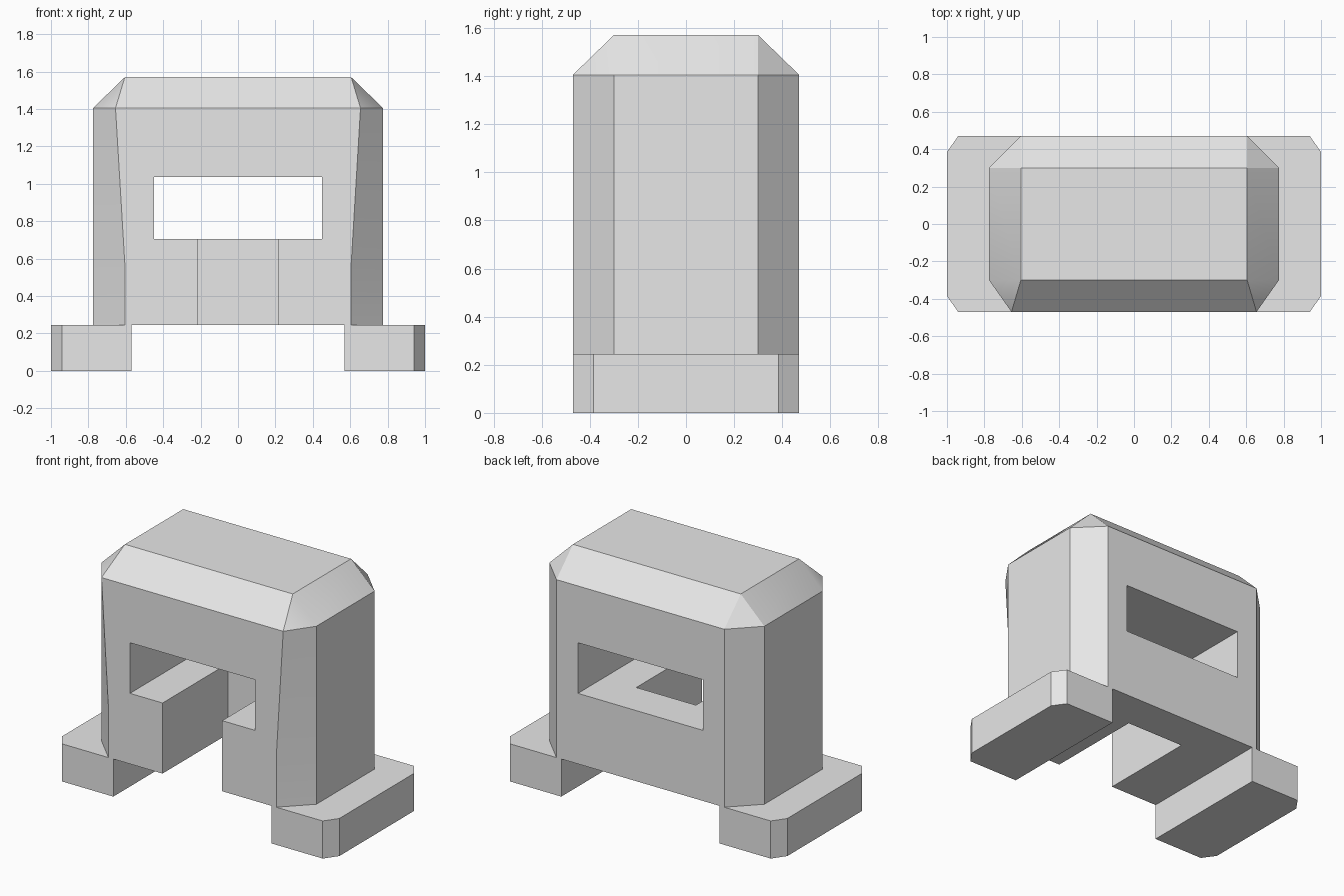
import bpy
import bmesh
from math import radians

if "Cube" in bpy.data.objects:
    bpy.data.objects.remove(bpy.data.objects["Cube"], do_unlink=True)

grey = bpy.data.materials.new("plain grey")
grey.use_nodes = True
grey.diffuse_color = (0.8, 0.8, 0.8, 1)
grey.node_tree.nodes["Principled BSDF"].inputs["Base Color"].default_value = (0.8, 0.8, 0.8, 1)

FOOT_TOP = 0.245


def loft(name, rings):
    """Skin a stack of equal-length point rings into a closed solid."""
    bm = bmesh.new()
    rows = [[bm.verts.new(p) for p in ring] for ring in rings]
    n = len(rows[0])
    for low, high in zip(rows, rows[1:]):
        for i in range(n):
            j = (i + 1) % n
            bm.faces.new((low[i], low[j], high[j], high[i]))
    bm.faces.new(rows[0][::-1])
    bm.faces.new(rows[-1])
    bmesh.ops.remove_doubles(bm, verts=bm.verts, dist=0.0005)
    bmesh.ops.recalc_face_normals(bm, faces=bm.faces)
    mesh = bpy.data.meshes.new(name)
    bm.to_mesh(mesh)
    bm.free()
    mesh.materials.append(grey)
    obj = bpy.data.objects.new(name, mesh)
    bpy.context.collection.objects.link(obj)
    return obj


def prism(name, outline, z0, z1):
    return loft(name, [[(x, y, z) for x, y in outline] for z in (z0, z1)])


def box(name, x, y0, y1, z0, z1):
    return prism(name, [(-x, y0), (x, y0), (x, y1), (-x, y1)], z0, z1)


def body_ring(z, front_x, side_x=0.775, depth=0.47):
    """Chamfered rectangle, mirrored in x."""
    half = [(front_x, -depth), (side_x, -0.3), (side_x, 0.3), (0.605, depth)]
    return [(x, y, z) for x, y in half] + [(-x, y, z) for x, y in reversed(half)]


# Body: chamfered block, its front chamfers narrowing upwards, with a bevelled roof
body = loft("body", [
    body_ring(FOOT_TOP, 0.605),
    body_ring(0.57, 0.605),
    body_ring(1.405, 0.655),
    body_ring(1.57, 0.605, side_x=0.605, depth=0.3),
])

# Window right through, and a slot below it open to the front
cutters = [
    box("window_cutter", 0.45, -1, 1, 0.705, 1.035),
    box("slot_cutter", 0.215, -1, 0.205, 0.1, 0.8),
]
bpy.context.view_layer.objects.active = body
for cutter in cutters:
    cutter.hide_render = True
    mod = body.modifiers.new("cut", "BOOLEAN")
    mod.operation = "DIFFERENCE"
    mod.solver = "EXACT"
    mod.object = cutter
    bpy.ops.object.modifier_apply(modifier=mod.name)
for cutter in cutters:
    bpy.data.objects.remove(cutter, do_unlink=True)

bpy.ops.object.select_all(action="DESELECT")
body.select_set(True)
bpy.ops.object.shade_smooth_by_angle(angle=radians(30))

# Feet: slabs with clipped outer corners
for side, name in ((1, "left_foot"), (-1, "right_foot")):
    outline = [(0.57, -0.47), (0.94, -0.47), (1, -0.385),
               (1, 0.385), (0.94, 0.47), (0.57, 0.47)]
    prism(name, [(side * x, y) for x, y in outline], 0, FOOT_TOP)
